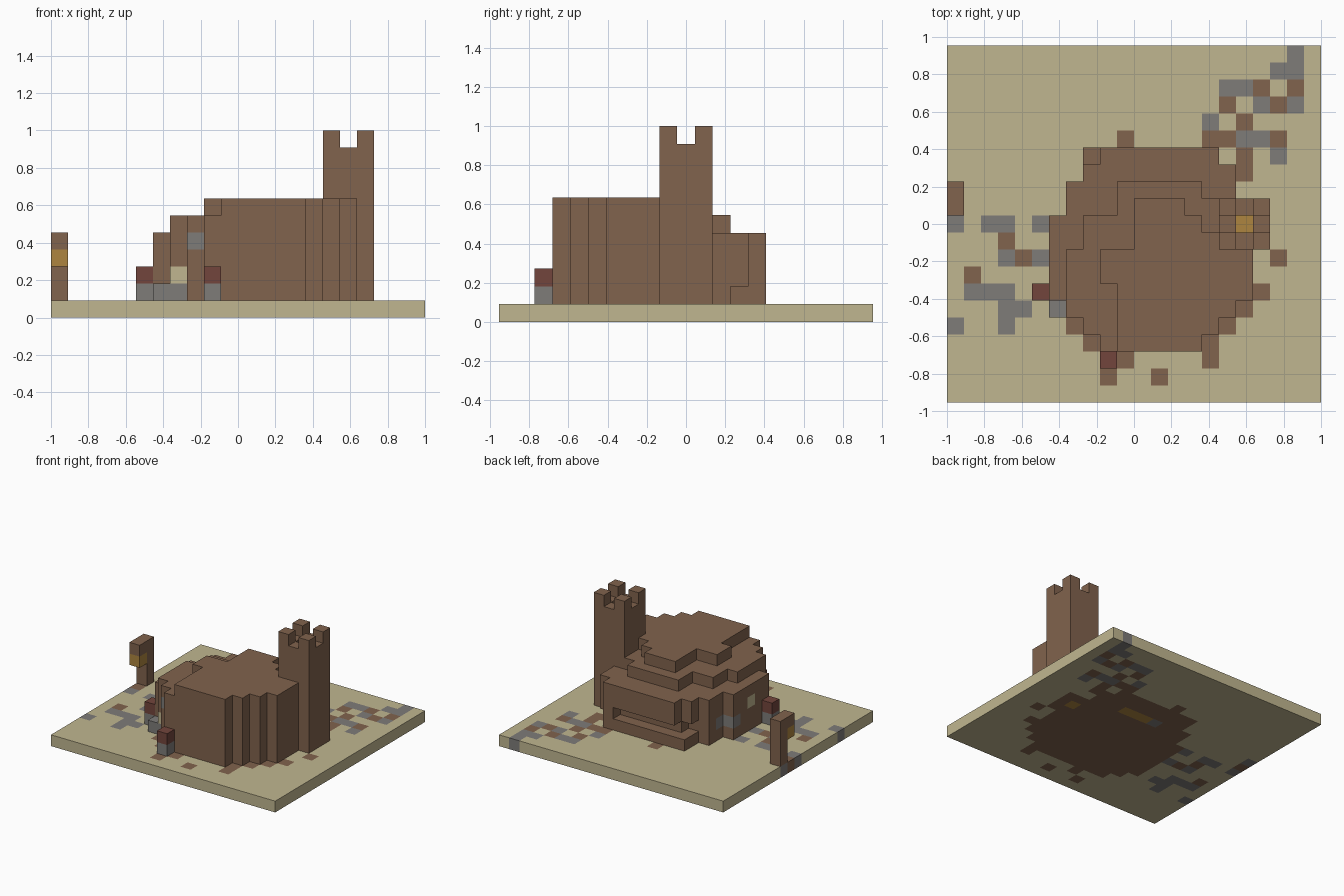
import bpy
import bmesh
from mathutils import Vector

old = bpy.data.objects.get("Cube")
if old:
    bpy.data.objects.remove(old)

COLS, ROWS = 22, 21
S = 2 / COLS  # edge of one block


def make_material(name, color):
    m = bpy.data.materials.new(name)
    m.use_nodes = True
    m.diffuse_color = (*color, 1)
    bsdf = next(n for n in m.node_tree.nodes if n.type == "BSDF_PRINCIPLED")
    bsdf.inputs["Base Color"].default_value = (*color, 1)
    bsdf.inputs["Roughness"].default_value = 0.9
    return m


MATERIALS = {
    "sand": make_material("sand", (0.53, 0.47, 0.28)),
    "earth": make_material("brown_earth", (0.22, 0.125, 0.075)),
    "stone": make_material("grey_stone", (0.21, 0.2, 0.19)),
    "clay": make_material("red_clay", (0.17, 0.06, 0.045)),
    "glow": make_material("amber_glow", (0.42, 0.235, 0.05)),
}
NAMES = list(MATERIALS)
SIDES = [Vector(d) for d in
         ((1, 0, 0), (-1, 0, 0), (0, 1, 0), (0, -1, 0), (0, 0, 1), (0, 0, -1))]


def build_blocks(name, blocks):
    """Skin a {(column, row, layer): colour} set with its outer faces only."""
    bm = bmesh.new()
    for cell, color in blocks.items():
        center = Vector(cell) + Vector((0.5, 0.5, 0.5))
        for n in SIDES:
            if tuple(int(a + b) for a, b in zip(cell, n)) in blocks:
                continue
            u = Vector((n.y, n.z, n.x))
            v = n.cross(u)
            corners = [center + (n + a * u + b * v) / 2
                       for a, b in ((-1, -1), (1, -1), (1, 1), (-1, 1))]
            face = bm.faces.new([bm.verts.new(
                ((c.x - COLS / 2) * S, (c.y - ROWS / 2) * S, c.z * S)) for c in corners])
            face.material_index = NAMES.index(color)
    bmesh.ops.remove_doubles(bm, verts=bm.verts, dist=S / 50)
    bmesh.ops.dissolve_limit(bm, angle_limit=0.01, verts=bm.verts, edges=bm.edges,
                             delimit={"MATERIAL", "NORMAL"})
    mesh = bpy.data.meshes.new(name)
    bm.to_mesh(mesh)
    bm.free()
    for key in NAMES:
        mesh.materials.append(MATERIALS[key])
    obj = bpy.data.objects.new(name, mesh)
    bpy.context.collection.objects.link(obj)


def add_tier(blocks, layers, spans):
    """Fill rows of blocks, front to back, each from a first to a last column."""
    for row, (first, last) in enumerate(spans, start=3):
        for col in range(first, last + 1):
            for layer in layers:
                blocks[col, row, layer] = "earth"


# Hill: three tiers, each set back from the one below
hill = {}
add_tier(hill, range(1, 5), (
    (9, 14), (8, 15), (7, 16), (6, 17), (6, 17), (6, 17),
    (6, 15), (6, 15), (7, 15), (7, 16), (8, 16), (9, 15)))
add_tier(hill, [5], (
    (9, 14), (8, 15), (7, 16), (7, 17), (7, 17), (7, 17),
    (8, 15), (8, 15), (10, 15), (10, 14)))
add_tier(hill, [6], (
    (10, 14), (10, 15), (10, 16), (10, 17), (9, 17), (9, 17),
    (11, 15), (11, 14), (11, 13)))

# Back ledge, with a slot above it below the overhanging tier
hill[8, 14, 1] = "earth"
for col in range(9, 15):
    del hill[col, 14, 2]
del hill[8, 13, 2]
del hill[16, 13, 1]

# Stone and sand blocks set in the hill walls
for cell in ((6, 5, 1), (7, 5, 1), (8, 4, 4), (6, 10, 2), (7, 11, 2)):
    hill[cell] = "stone"
for cell in ((7, 5, 2), (6, 8, 3)):
    hill[cell] = "sand"
build_blocks("stepped_hill", hill)

# Tower: hollow shaft with raised corner merlons
tower = {}
for col in (16, 17, 18):
    for row in (9, 10, 11):
        if (col, row) != (17, 10):
            top = 10 if col == 17 or row == 10 else 11
            for layer in range(1, top):
                tower[col, row, layer] = "earth"
build_blocks("tower", tower)

# Ground: sand slab, brown beneath the hill and tower
ground = {(col, row, 0): "sand" for col in range(COLS) for row in range(ROWS)}
for col, row, layer in [*hill, *tower]:
    ground[col, row, 0] = "earth"

# Paving on the two broken paths, then loose earth patches and buried lamps
PATCHES = {
    "stone": ((20, 20), (19, 19), (20, 19), (16, 18), (17, 18), (18, 17), (20, 17),
              (15, 16), (17, 15), (18, 15), (19, 14), (0, 12), (10, 12), (0, 10),
              (2, 10), (3, 10), (5, 10), (3, 8), (5, 8), (1, 6), (2, 6), (3, 6),
              (3, 5), (4, 5), (0, 4), (3, 4)),
    "earth": ((18, 18), (20, 18), (16, 17), (19, 17), (17, 16), (10, 15), (15, 15),
              (16, 15), (19, 15), (17, 14), (17, 13), (0, 11), (3, 9), (4, 8),
              (19, 8), (1, 7), (18, 6), (17, 5), (7, 4), (16, 4), (8, 3), (15, 3),
              (10, 2), (15, 2), (9, 1), (12, 1)),
    "glow": ((11, 12), (12, 12), (13, 12), (17, 10)),
}
for color, cells in PATCHES.items():
    for col, row in cells:
        ground[col, row, 0] = color
build_blocks("ground_slab", ground)

# Lantern post with a lamp hanging from its arm
post = {(0, 12, layer): "earth" for layer in range(1, 5)}
post[0, 11, 4] = "earth"
build_blocks("lantern_post", post)
build_blocks("lantern_lamp", {(0, 11, 3): "glow"})

# Short gate pillars: stone base with a clay cap
for side, col, row in (("right", 5, 6), ("front", 9, 2)):
    build_blocks(side + "_pillar", {(col, row, 1): "stone", (col, row, 2): "clay"})
